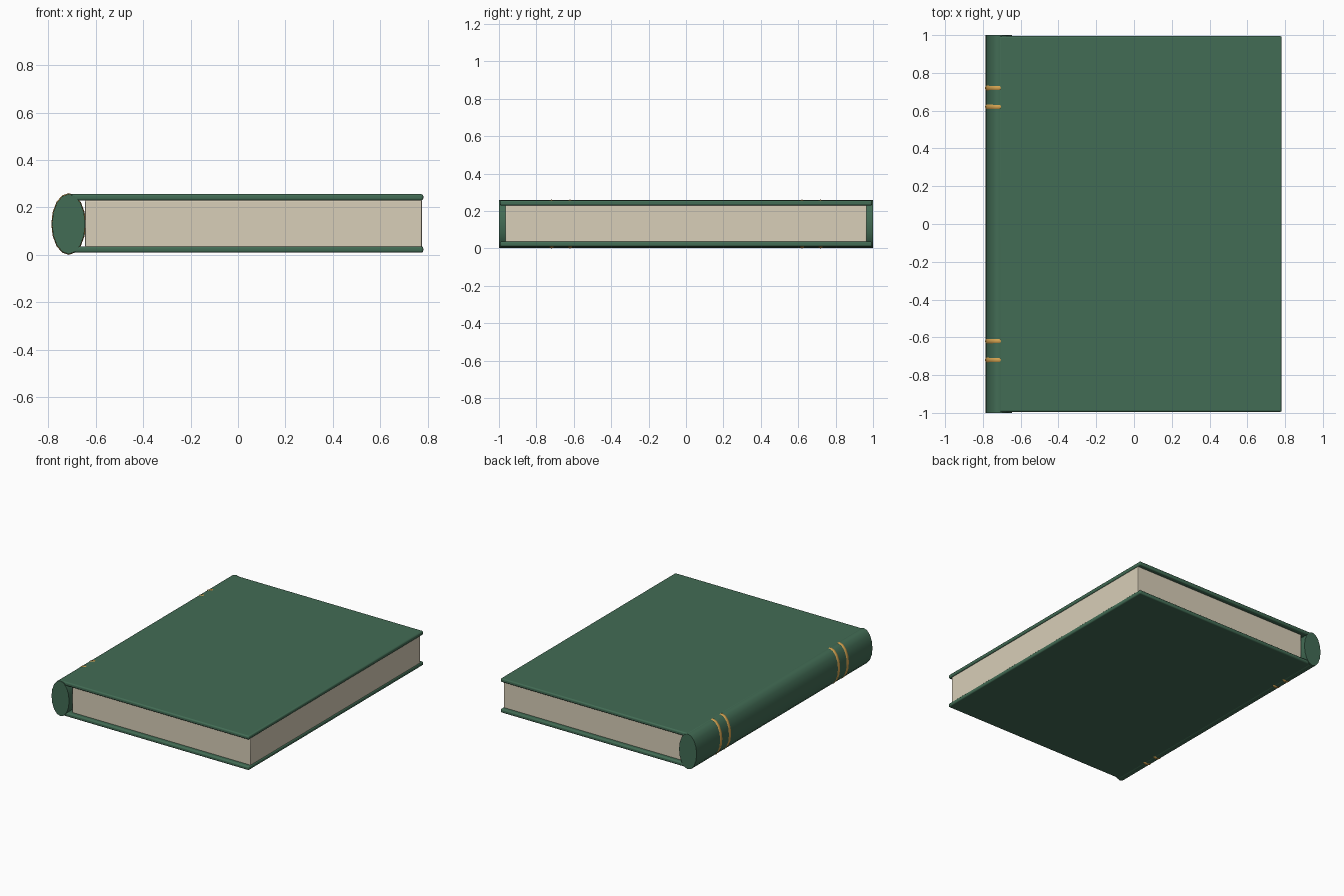
import bpy, math

cube = bpy.data.objects.get("Cube")
if cube:
    bpy.data.objects.remove(cube, do_unlink=True)


def material(name, rgb):
    m = bpy.data.materials.new(name)
    m.use_nodes = True
    m.diffuse_color = (*rgb, 1)
    m.node_tree.nodes["Principled BSDF"].inputs["Base Color"].default_value = (*rgb, 1)
    return m


green = material("green cloth", (0.055, 0.15, 0.09))
paper = material("cream paper", (0.69, 0.62, 0.48))
gold = material("gold", (0.65, 0.36, 0.08))


def finish(name, mat, angle=60):
    ob = bpy.context.object
    ob.name = name
    ob.data.materials.append(mat)
    bpy.ops.object.transform_apply(location=False, rotation=True, scale=True)
    bpy.ops.object.shade_smooth_by_angle(angle=math.radians(angle))
    return ob


def block(name, mat, x0, x1, depth, z0, z1, bevel):
    """Box with softened edges."""
    bpy.ops.mesh.primitive_cube_add(size=1, location=((x0 + x1) / 2, 0, (z0 + z1) / 2))
    bpy.context.object.scale = (x1 - x0, depth, z1 - z0)
    ob = finish(name, mat)
    mod = ob.modifiers.new("Soft edges", "BEVEL")
    mod.width = bevel
    mod.segments = 3
    return ob


SPINE_X, MID_Z = -0.715, 0.13

# Page block and the two cover boards
block("pages", paper, -0.645, 0.776, 1.932, 0.032, 0.23, 0.005)
block("bottom_cover", green, -0.715, 0.782, 1.99, 0.009, 0.036, 0.009)
block("top_cover", green, -0.715, 0.782, 1.99, 0.229, 0.256, 0.009)

# Rounded spine with an oval section
bpy.ops.mesh.primitive_cylinder_add(vertices=16, radius=1, depth=2,
                                    location=(SPINE_X, 0, MID_Z),
                                    rotation=(math.pi / 2, 0, 0))
bpy.context.object.scale = (0.07, 0.127, 1)
finish("spine", green, 50)

# Paired raised bands near each end of the spine
for side, end in ((-1, "front"), (1, "back")):
    for y, place in ((0.62, "inner"), (0.72, "outer")):
        bpy.ops.mesh.primitive_torus_add(major_segments=16, minor_segments=8,
                                         major_radius=0.955, minor_radius=0.075,
                                         location=(SPINE_X, side * y, MID_Z),
                                         rotation=(math.pi / 2, 0, 0))
        bpy.context.object.scale = (0.071, 0.1265, 0.2)
        finish(f"{end}_{place}_band", gold)
